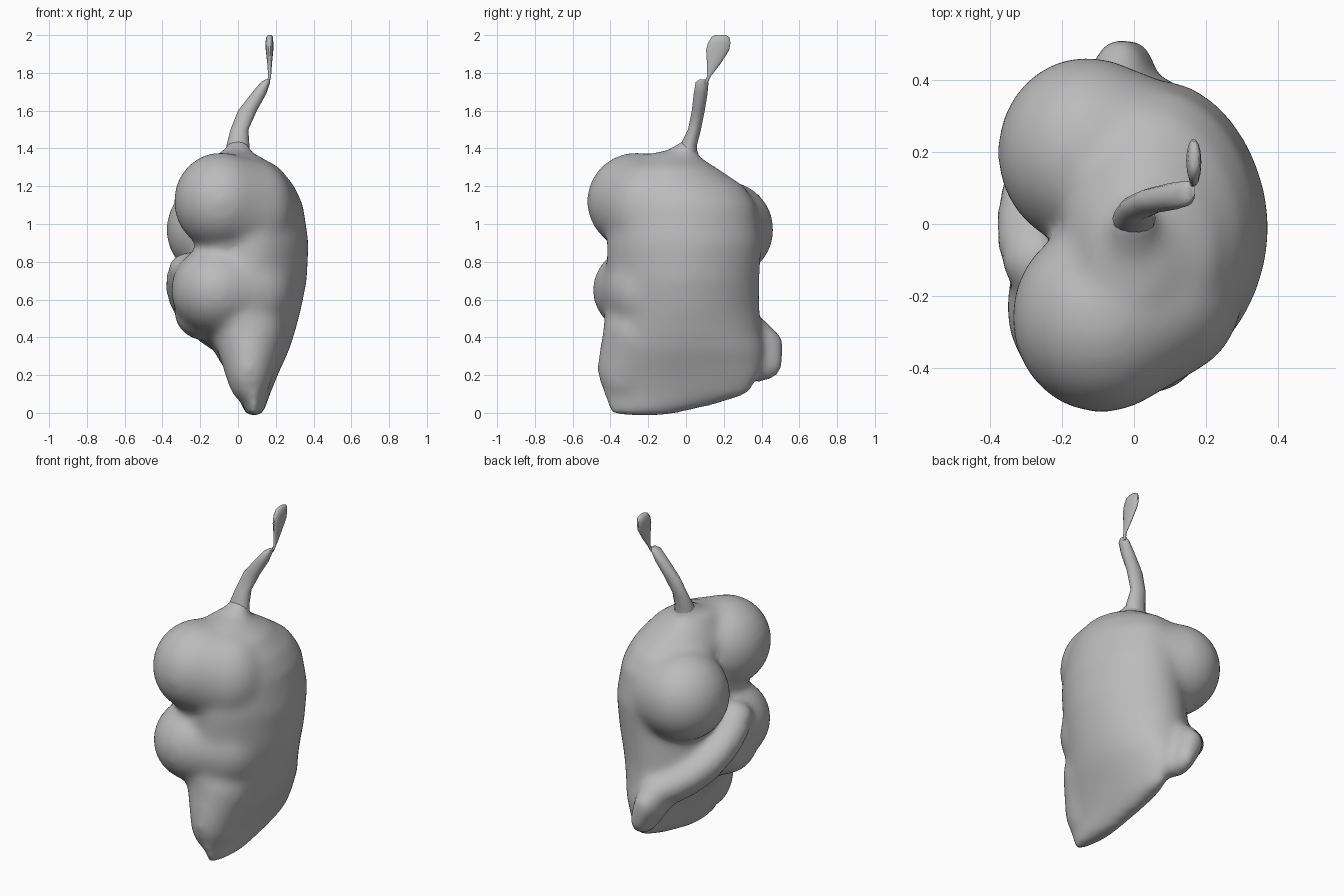
import bpy
import bmesh
from math import sin, cos, tau, copysign
from mathutils import Matrix, Vector

default_cube = bpy.data.objects.get("Cube")
if default_cube:
    bpy.data.objects.remove(default_cube, do_unlink=True)

# One plain grey for the whole fruit
grey = bpy.data.materials.new("plain grey")
grey.use_nodes = True
grey.diffuse_color = (0.5, 0.5, 0.5, 1)
shader = next(n for n in grey.node_tree.nodes if n.type == "BSDF_PRINCIPLED")
shader.inputs["Base Color"].default_value = grey.diffuse_color
shader.inputs["Roughness"].default_value = 0.7


def rounded(value, power):
    return copysign(abs(value) ** power, value)


def loft(bm, sections, sides=40, power=1.0):
    """Skin a closed form through rings given as height, left, right, front, back."""
    rings = []
    for z, left, right, front, back in sections:
        centre = Vector(((left + right) / 2, (front + back) / 2, z))
        ring = []
        for i in range(sides):
            angle = tau * i / sides
            offset = Vector(((right - left) / 2 * rounded(cos(angle), power),
                             (back - front) / 2 * rounded(sin(angle), power), 0))
            ring.append(bm.verts.new(centre + offset))
        rings.append(ring)
    for low, high in zip(rings, rings[1:]):
        for i in range(sides):
            j = (i + 1) % sides
            bm.faces.new((low[i], low[j], high[j], high[i]))
    bm.faces.new(rings[0][::-1])
    bm.faces.new(rings[-1])


def lobe(bm, centre, radii):
    """Add one swollen ellipsoid."""
    place = Matrix.Translation(centre) @ Matrix.Diagonal((*radii, 1))
    bmesh.ops.create_icosphere(bm, subdivisions=4, radius=1, matrix=place)


def swelling(bm, start, end, start_radii, end_radii, steps=5):
    """Sweep an ellipsoid between two places so it fades into the flank."""
    for step in range(steps):
        t = step / (steps - 1)
        lobe(bm, Vector(start).lerp(Vector(end), t),
             Vector(start_radii).lerp(Vector(end_radii), t))


def finish(bm, name):
    bmesh.ops.recalc_face_normals(bm, faces=bm.faces)
    mesh = bpy.data.meshes.new(name)
    bm.to_mesh(mesh)
    bm.free()
    mesh.materials.append(grey)
    obj = bpy.data.objects.new(name, mesh)
    bpy.context.collection.objects.link(obj)
    for other in bpy.context.selected_objects:
        other.select_set(False)
    obj.select_set(True)
    bpy.context.view_layer.objects.active = obj
    return obj


# Fruit body: a wedge-shaped core with a broad flank, flaring into the stem
body = bmesh.new()
loft(body, [
    (-0.015, 0.04, 0.13, -0.4, -0.1),
    (0.04, 0.02, 0.15, -0.42, 0.15),
    (0.1, -0.01, 0.17, -0.44, 0.34),
    (0.2, -0.05, 0.21, -0.45, 0.39),
    (0.33, -0.13, 0.27, -0.45, 0.41),
    (0.42, -0.21, 0.3, -0.44, 0.4),
    (0.55, -0.27, 0.335, -0.43, 0.39),
    (0.7, -0.26, 0.365, -0.42, 0.39),
    (0.9, -0.22, 0.375, -0.42, 0.4),
    (1.1, -0.2, 0.345, -0.41, 0.37),
    (1.2, -0.2, 0.3, -0.4, 0.31),
    (1.3, -0.16, 0.22, -0.33, 0.16),
    (1.365, -0.13, 0.1, -0.23, 0.06),
    (1.39, -0.08, 0.07, -0.1, 0.06),
    (1.45, -0.045, 0.05, -0.01, 0.065),
], power=1.07)

# Swollen lobes: upper front, middle front, upper back, lower front
swelling(body, (-0.09, -0.26, 1.12), (0.08, -0.2, 1.07), (0.25, 0.265, 0.26), (0.22, 0.23, 0.27))
swelling(body, (-0.11, -0.23, 0.65), (0.08, -0.2, 0.65), (0.245, 0.265, 0.24), (0.22, 0.23, 0.25))
swelling(body, (-0.13, 0.2, 0.97), (0, 0.17, 0.95), (0.25, 0.265, 0.26), (0.25, 0.24, 0.28))
swelling(body, (0.06, -0.31, 0.24), (0.06, -0.25, 0.42), (0.125, 0.16, 0.2), (0.19, 0.19, 0.2))

# Soft filling under the middle lobe and in the crease above it
lobe(body, (-0.17, -0.14, 0.54), (0.17, 0.2, 0.16))
lobe(body, (-0.06, -0.21, 0.88), (0.17, 0.19, 0.14))

# Back corner swelling
swelling(body, (-0.04, 0.37, 0.36), (0, 0.39, 0.26), (0.09, 0.15, 0.11), (0.065, 0.125, 0.1))

# Curved ledge wrapping below the back lobe, filled in towards the core
ledge_start, ledge_mid, ledge_end = map(
    Vector, ((-0.27, -0.1, 0.76), (-0.35, 0.13, 0.56), (-0.06, 0.36, 0.42)))
heart = Vector((0.06, 0.05, 0.42))
for step in range(9):
    t = step / 8
    point = ledge_start.lerp(ledge_mid, t).lerp(ledge_mid.lerp(ledge_end, t), t)
    lobe(body, point, (0.1, 0.1, 0.09))
    lobe(body, point.lerp(heart, 0.25), (0.13, 0.13, 0.13))

fruit = finish(body, "fruit_body")
remesh = fruit.modifiers.new("merge lobes", "REMESH")
remesh.mode = "VOXEL"
remesh.voxel_size = 0.018
soften = fruit.modifiers.new("soften creases", "SMOOTH")
soften.factor = 0.5
soften.iterations = 26
for modifier in (remesh, soften):
    bpy.ops.object.modifier_apply(modifier=modifier.name)
bpy.ops.object.shade_smooth()

# Stem leaning to the left
stem = bmesh.new()
loft(stem, [
    (1.36, -0.06, 0.06, -0.04, 0.06),
    (1.42, -0.06, 0.06, -0.03, 0.06),
    (1.5, -0.04, 0.055, 0.01, 0.08),
    (1.6, 0, 0.1, 0.03, 0.1),
    (1.69, 0.07, 0.15, 0.04, 0.115),
    (1.75, 0.12, 0.17, 0.05, 0.12),
    (1.765, 0.145, 0.17, 0.07, 0.115),
], sides=14)
finish(stem, "stem")
bpy.ops.object.shade_smooth_by_angle(angle=0.9)

# Stem tip: thin paddle standing on the stem
paddle = bmesh.new()
loft(paddle, [
    (1.745, 0.15, 0.166, 0.095, 0.115),
    (1.78, 0.16, 0.175, 0.11, 0.13),
    (1.85, 0.155, 0.18, 0.11, 0.185),
    (1.92, 0.147, 0.187, 0.105, 0.23),
    (1.96, 0.145, 0.187, 0.115, 0.237),
    (1.99, 0.15, 0.185, 0.135, 0.23),
    (2, 0.16, 0.178, 0.155, 0.21),
], sides=14)
finish(paddle, "stem_paddle")
bpy.ops.object.shade_smooth_by_angle(angle=0.9)
